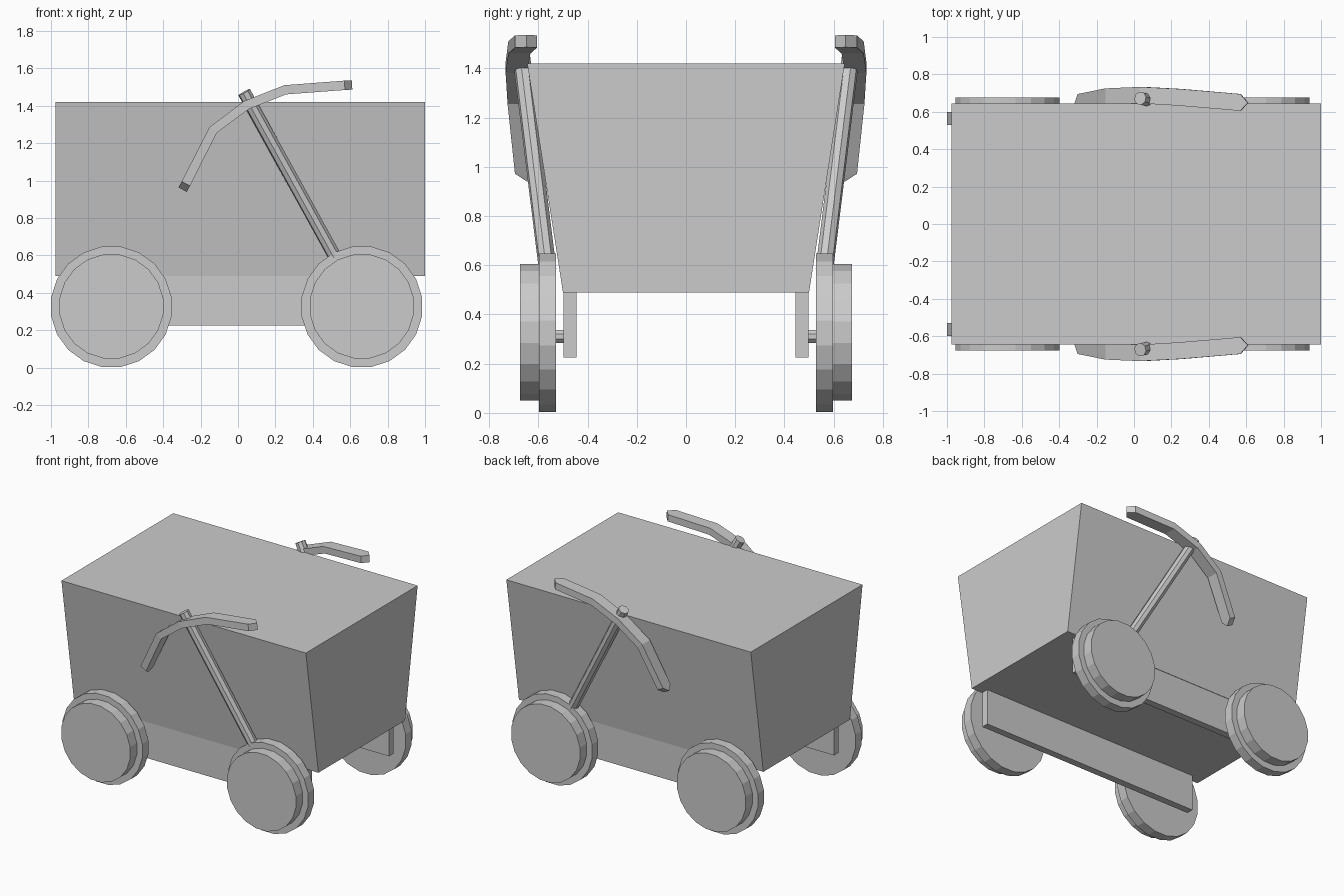
import bpy, bmesh
from math import radians
from mathutils import Vector

if "Cube" in bpy.data.objects:
    bpy.data.objects.remove(bpy.data.objects["Cube"])


def finish(bm, name):
    bmesh.ops.remove_doubles(bm, verts=bm.verts, dist=1e-5)
    bmesh.ops.recalc_face_normals(bm, faces=bm.faces)
    me = bpy.data.meshes.new(name)
    bm.to_mesh(me)
    bm.free()
    ob = bpy.data.objects.new(name, me)
    bpy.context.collection.objects.link(ob)
    return ob


def loft(name, sections):
    """Skin equal-length rings of points and cap both ends."""
    bm = bmesh.new()
    rings = [[bm.verts.new(p) for p in s] for s in sections]
    n = len(rings[0])
    for a, b in zip(rings, rings[1:]):
        for i in range(n):
            j = (i + 1) % n
            bm.faces.new((a[i], a[j], b[j], b[i]))
    bm.faces.new(rings[0][::-1])
    bm.faces.new(rings[-1])
    return finish(bm, name)


def rod(name, a, b, r, sides, turn=0):
    a, b = Vector(a), Vector(b)
    bpy.ops.mesh.primitive_cylinder_add(vertices=sides, radius=r, depth=(b - a).length)
    ob = bpy.context.object
    ob.name = name
    q = (b - a).to_track_quat('Z', 'Y').to_matrix().to_4x4()
    for v in ob.data.vertices:
        v.co.rotate(Vector((0, 0, 1)).rotation_difference(Vector((0, 0, 1))))
    from mathutils import Matrix
    ob.data.transform(Matrix.Translation((a + b) / 2) @ q @ Matrix.Rotation(turn, 4, 'Z'))
    return ob


def box(name, x0, x1, y0, y1, z0, z1):
    return loft(name, [[(x, y0, z0), (x, y1, z0), (x, y1, z1), (x, y0, z1)] for x in (x0, x1)])


# Cart body, wider at the top
loft("cart_body", [[(x, -0.5, 0.49), (x, 0.5, 0.49), (x, 0.645, 1.42), (x, -0.645, 1.42)]
                   for x in (-0.975, 1.0)])

# Curved bar path: x, z, outer y, inner y (pointed ends)
path = [(-0.296, 0.951, 0.645, 0.645), (-0.279, 0.983, 0.695, 0.61),
        (-0.133, 1.27, 0.725, 0.635), (0.045, 1.403, 0.733, 0.645),
        (0.252, 1.485, 0.722, 0.632), (0.57, 1.509, 0.695, 0.605),
        (0.61, 1.511, 0.648, 0.648)]

for side, s in (("front", -1), ("back", 1)):
    # Underbody rail
    box(side + "_rail", -0.885, 0.91, s * 0.445, s * 0.497, 0.225, 0.492)

    # Wheels: wide tyre, outer disc and axle stub
    for end, x in (("left", -0.677), ("right", 0.662)):
        for part, y0, y1, r, n, z in (("tyre", 0.528, 0.598, 0.326, 20, 0.325),
                                      ("wheel_disc", 0.59, 0.675, 0.281, 20, 0.327),
                                      ("axle", 0.48, 0.54, 0.028, 8, 0.31)):
            rod(f"{side}_{end}_{part}", (x, s * y0, z), (x, s * y1, z), r, n, radians(180 / n))

    # Slanted pole rising from the right wheel
    rod(side + "_pole", (0.525, s * 0.562, 0.58), (0.033, s * 0.672, 1.472), 0.036, 8, radians(22.5))

    # Bent crossbar at the top of the pole
    rings = []
    for i, (x, z, yo, yi) in enumerate(path):
        p, q = path[max(i - 1, 0)], path[min(i + 1, len(path) - 1)]
        d = Vector((q[0] - p[0], 0, q[1] - p[1])).normalized()
        n = Vector((-d.z, 0, d.x)) * 0.025
        rings.append([Vector((x, s * y, z)) + k * n
                      for y, k in ((yo, 1), (yo, -1), (yi, -1), (yi, 1))])
    loft(side + "_crossbar", rings)
